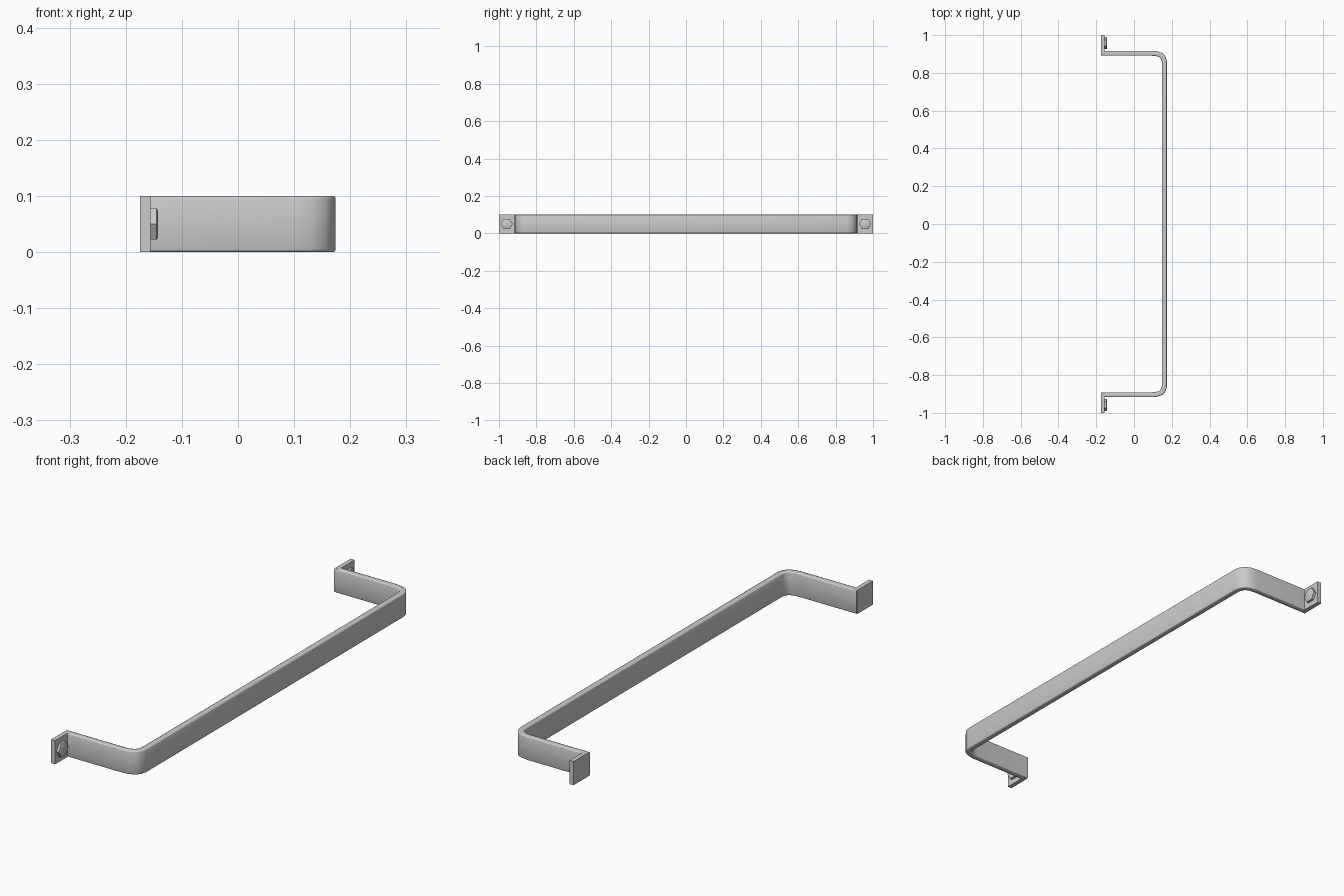
import bpy, bmesh, math
from mathutils import Matrix

if "Cube" in bpy.data.objects:
    bpy.data.objects.remove(bpy.data.objects["Cube"])

H = 0.1  # strap height


def make_object(name, bm, angle=None):
    bmesh.ops.recalc_face_normals(bm, faces=bm.faces)
    me = bpy.data.meshes.new(name)
    bm.to_mesh(me)
    bm.free()
    ob = bpy.data.objects.new(name, me)
    bpy.context.collection.objects.link(ob)
    if angle:
        bpy.ops.object.select_all(action='DESELECT')
        ob.select_set(True)
        bpy.context.view_layer.objects.active = ob
        bpy.ops.object.shade_smooth_by_angle(angle=math.radians(angle))
    return ob


# bent strap handle: outer and inner half paths, mirrored in y
outer = [(-0.174, 0.917), (0.10, 0.917), (0.13, 0.913), (0.155, 0.902), (0.169, 0.882), (0.174, 0.86)]
inner = [(-0.174, 0.891), (0.095, 0.891), (0.117, 0.889), (0.134, 0.883), (0.144, 0.872), (0.148, 0.855)]
outer += [(x, -y) for x, y in reversed(outer)]
inner += [(x, -y) for x, y in reversed(inner)]
c = 0.005  # rounded long edges
bm = bmesh.new()
rings = []
for (ox, oy), (ix, iy) in zip(outer, inner):
    def at(t, z):
        return bm.verts.new((ox + (ix - ox) * t, oy + (iy - oy) * t, z))
    a, b = 0.05, 0.2
    rings.append([at(t, z) for t, z in (
        (0, c), (a, c * 0.3), (b, 0), (1 - b, 0), (1 - a, c * 0.3), (1, c),
        (1, H - c), (1 - a, H - c * 0.3), (1 - b, H), (b, H), (a, H - c * 0.3), (0, H - c))])
n = len(rings[0])
for r, s in zip(rings, rings[1:]):
    for i in range(n):
        bm.faces.new((r[i], r[(i + 1) % n], s[(i + 1) % n], s[i]))
bm.faces.new(rings[0])
bm.faces.new(rings[-1])
make_object("handle_bar", bm, 60)

for label, side in (("front", -1), ("back", 1)):
    # mounting foot plate
    bm = bmesh.new()
    bmesh.ops.create_cube(bm, size=1, matrix=Matrix.Translation((-0.165, side * 0.9475, H / 2))
                          @ Matrix.Diagonal((0.019, 0.105, H, 1)))
    make_object(label + "_foot", bm)

    # hex bolt head with a slightly chamfered face
    bm = bmesh.new()
    loops = []
    for x, r in ((-0.158, 0.032), (-0.145, 0.032), (-0.1425, 0.027)):
        loops.append([bm.verts.new((x, side * 0.958 + r * math.cos(k * math.pi / 3),
                                    H / 2 + r * math.sin(k * math.pi / 3))) for k in range(6)])
    for p, q in zip(loops, loops[1:]):
        for i in range(6):
            bm.faces.new((p[i], p[(i + 1) % 6], q[(i + 1) % 6], q[i]))
    bm.faces.new(loops[0])
    bm.faces.new(loops[-1])
    make_object(label + "_bolt", bm, 50)
